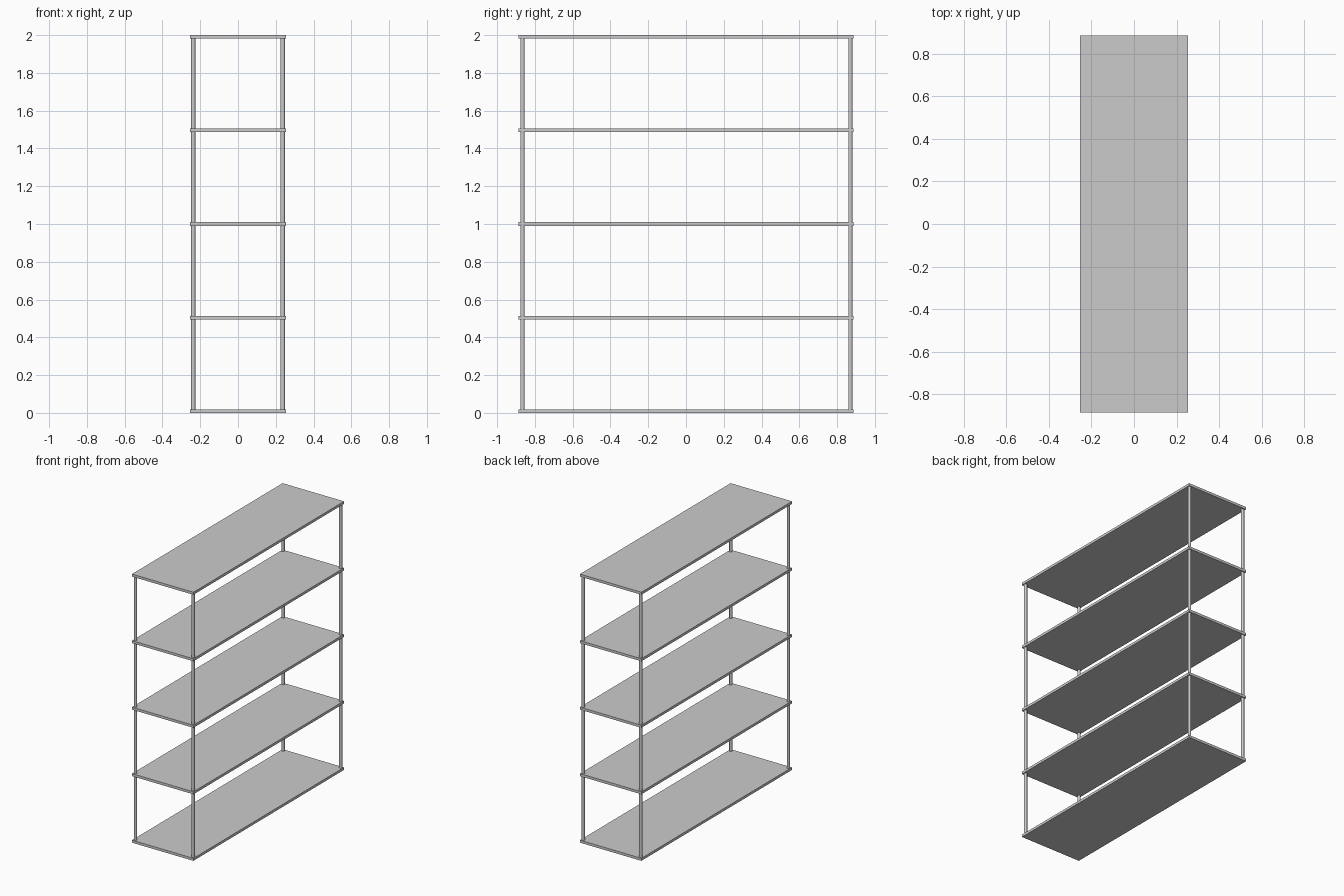
import bpy

if "Cube" in bpy.data.objects:
    bpy.data.objects.remove(bpy.data.objects["Cube"])

HEIGHT, WIDTH, LENGTH, THICK = 2.0, 0.506, 1.772, 0.019


def shelf(name, z):
    bpy.ops.mesh.primitive_cube_add(size=1, location=(0, 0, z))
    ob = bpy.context.object
    ob.name = name
    ob.scale = (WIDTH, LENGTH, THICK)
    bpy.ops.object.transform_apply(location=False, rotation=False, scale=True)


def post(name, x, y):
    bpy.ops.mesh.primitive_cylinder_add(
        vertices=16, radius=0.011, depth=HEIGHT - THICK, location=(x, y, HEIGHT / 2))
    bpy.context.object.name = name
    bpy.ops.object.shade_smooth_by_angle()


# Five evenly spaced flat shelves
step = (HEIGHT - THICK) / 4
for i in range(5):
    shelf(f"shelf_{i + 1}", THICK / 2 + i * step)

# Thin upright at each corner, running through the shelves
for side, x in (("left", -0.237), ("right", 0.237)):
    for end, y in (("front", -0.866), ("back", 0.87)):
        post(f"{end}_{side}_post", x, y)
